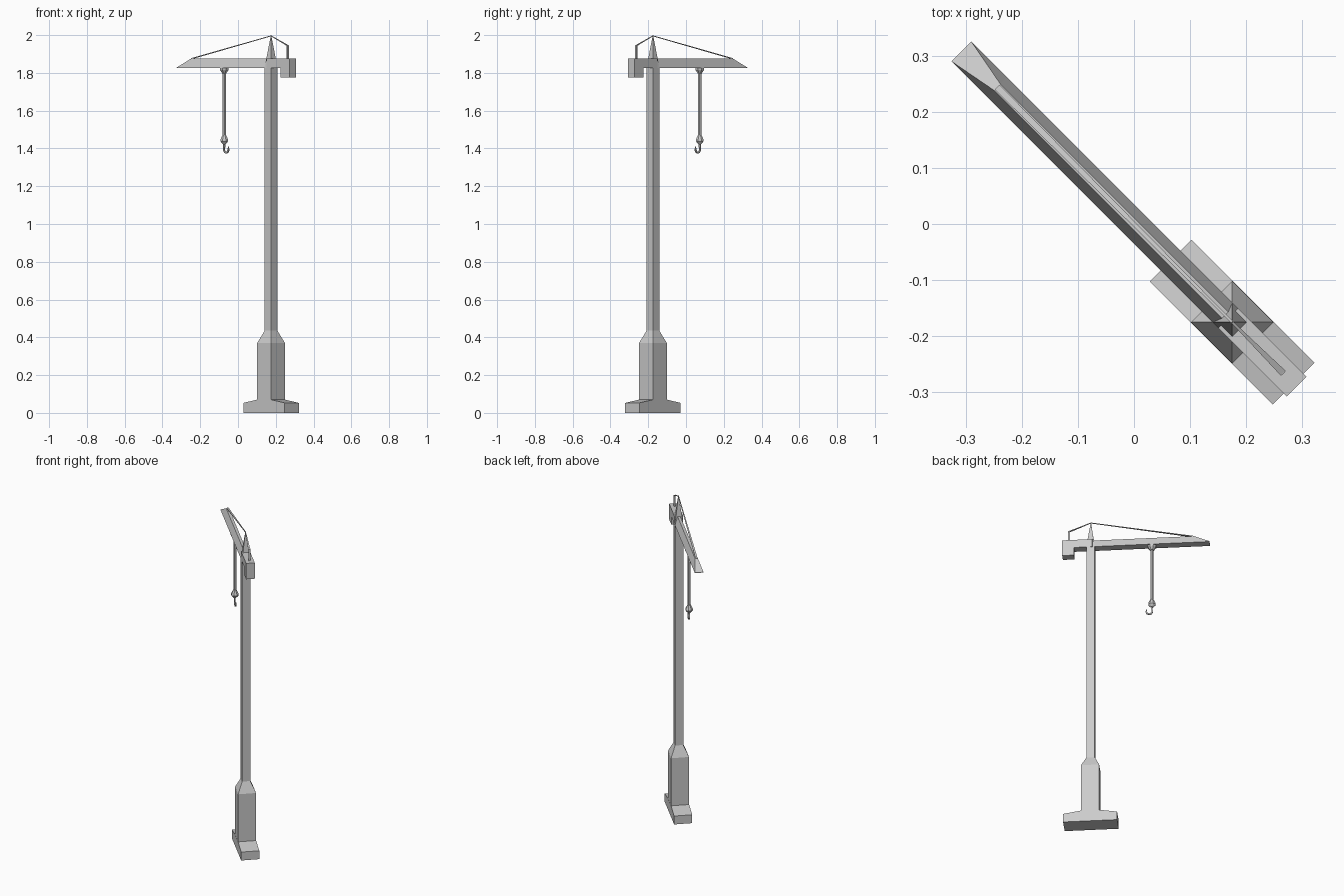
import bpy, bmesh, math
from mathutils import Vector, Matrix

if "Cube" in bpy.data.objects:
    bpy.data.objects.remove(bpy.data.objects["Cube"])

# The crane is built with its arm along +x, then every part is turned to the diagonal
TURN = Matrix.Rotation(math.radians(135), 4, 'Z')
MAST = -0.2475   # mast position along the arm axis
HOOK = 0.103     # trolley position along the arm axis


def loft(name, rings):
    """Skin a list of equal-length rings into a capped solid."""
    bm = bmesh.new()
    rows = [[bm.verts.new(p) for p in ring] for ring in rings]
    n = len(rows[0])
    for a, b in zip(rows, rows[1:]):
        for i in range(n):
            j = (i + 1) % n
            bm.faces.new((a[i], a[j], b[j], b[i]))
    bm.faces.new(rows[0][::-1])
    bm.faces.new(rows[-1])
    bmesh.ops.recalc_face_normals(bm, faces=bm.faces)
    bm.transform(TURN)
    mesh = bpy.data.meshes.new(name)
    bm.to_mesh(mesh)
    bm.free()
    obj = bpy.data.objects.new(name, mesh)
    bpy.context.collection.objects.link(obj)
    return obj


def prism(name, profile, half):
    """Side profile (x, z) extruded across the width."""
    return loft(name, [[(x, s * half, z) for x, z in profile] for s in (-1, 1)])


def square_tower(name, x, levels):
    """Stacked square sections given as (half size, z)."""
    return loft(name, [[(x + sx * h, sy * h, z) for sx, sy in
                        ((-1, -1), (1, -1), (1, 1), (-1, 1))] for h, z in levels])


def turned(name, x, levels, sides=8):
    """Stacked round sections given as (radius, z)."""
    angles = [2 * math.pi * (i + 0.5) / sides for i in range(sides)]
    return loft(name, [[(x + r * math.cos(a), r * math.sin(a), z) for a in angles]
                       for r, z in levels])


def strip(name, start, end, w0, w1, thick):
    """Flat tie bar between two (x, z) points."""
    rings = []
    for (x, z), w in ((start, w0), (end, w1)):
        rings.append([(x, -w, z), (x, w, z), (x, w, z - thick), (x, -w, z - thick)])
    return loft(name, rings)


# Foot with sloping shoulders
foot = [(-0.155, 0), (0.155, 0), (0.155, 0.053), (0.052, 0.07), (-0.052, 0.07), (-0.155, 0.053)]
prism("foot", [(MAST + x, z) for x, z in foot], 0.0525)

# Pedestal, mast and pointed peak
square_tower("pedestal", MAST, [(0.052, 0.07), (0.052, 0.37), (0.024, 0.435)])
square_tower("mast", MAST, [(0.024, 0.435), (0.024, 1.83)])
square_tower("peak", MAST, [(0.024, 1.83), (0.0006, 2.0)])

# Front arm: trapezoid section, tip sloping down to the bottom edge
def arm_ring(x_low, x_top, z_top, half_top):
    return [(x_low, -0.025, 1.825), (x_low, 0.025, 1.825),
            (x_top, half_top, z_top), (x_top, -half_top, z_top)]

loft("front_arm", [arm_ring(MAST, MAST, 1.875, 0.008),
                   arm_ring(0.345, 0.345, 1.875, 0.008),
                   arm_ring(0.435, 0.435, 1.828, 0.025)])

# Rear arm with hanging counterweight
prism("rear_arm_and_counterweight",
      [(MAST + 0.01, 1.825), (MAST + 0.01, 1.875), (-0.41, 1.875),
       (-0.41, 1.775), (-0.343, 1.775), (-0.343, 1.825)], 0.025)

# Rear post and the two tie bars
square_tower("tie_post", -0.372, [(0.005, 1.87), (0.005, 1.945)])
strip("front_tie", (MAST, 1.998), (0.345, 1.878), 0.002, 0.006, 0.004)
strip("rear_tie", (MAST, 1.998), (-0.376, 1.945), 0.002, 0.006, 0.004)

# Trolley, rope and hook block
turned("trolley", HOOK, [(0.026, 1.827), (0.024, 1.815), (0.011, 1.797)])
turned("rope", HOOK, [(0.0085, 1.80), (0.0085, 1.46)], 6)
turned("hook_block", HOOK, [(0.010, 1.472), (0.022, 1.447), (0.022, 1.438), (0.008, 1.422)])

# Hook: a J-shaped path swept with a small square section
path = [(0, 1.425), (0, 1.407), (0.003, 1.393), (-0.004, 1.381), (-0.016, 1.377),
        (-0.027, 1.382), (-0.032, 1.394), (-0.031, 1.409)]
rings = []
for i, (x, z) in enumerate(path):
    a, b = path[max(i - 1, 0)], path[min(i + 1, len(path) - 1)]
    t = Vector((b[0] - a[0], 0, b[1] - a[1])).normalized()
    side, up = Vector((0, 1, 0)), Vector((-t.z, 0, t.x))
    r = 0.004 if i < len(path) - 1 else 0.0015
    c = Vector((HOOK + x, 0, z))
    rings.append([c + r * (sa * side + sb * up) for sa, sb in
                  ((-1, -1), (1, -1), (1, 1), (-1, 1))])
loft("hook", rings)
